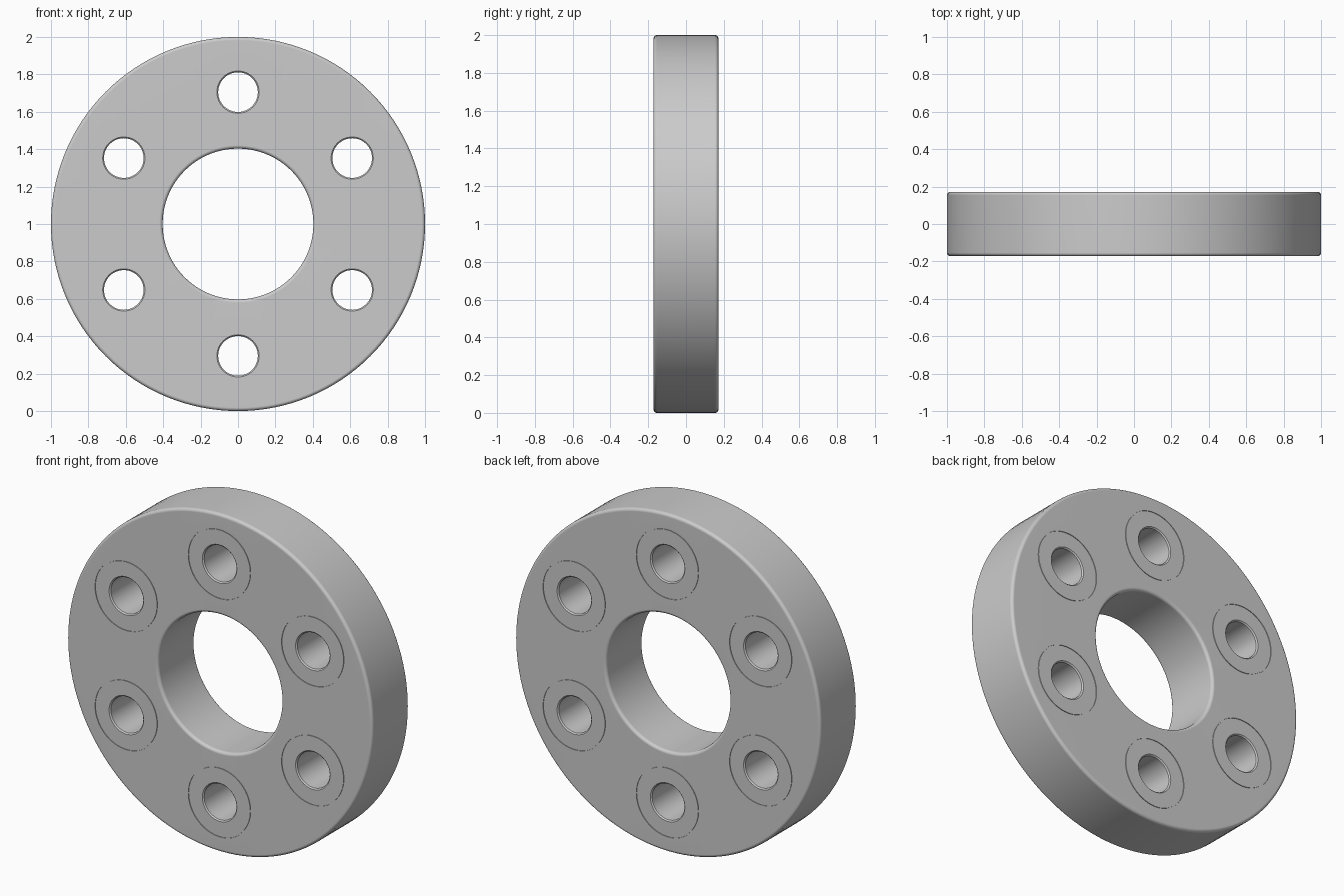
import bpy, bmesh
from math import sin, cos, pi

if "Cube" in bpy.data.objects:
    bpy.data.objects.remove(bpy.data.objects["Cube"])

HALF = 0.172                  # half thickness
R_OUT, R_IN = 1.0, 0.403      # ring radii
R_BOLT = 0.705                # hole circle radius
R_HOLE, R_GROOVE = 0.106, 0.203
FILLET = 0.018


def lathe(bm, profile, centre, segs, closed):
    """Revolve (radius, y) points around a y-parallel axis at centre (x, z)."""
    cols = []
    for i in range(segs):
        a = 2 * pi * i / segs
        cols.append([bm.verts.new((centre[0] + r * cos(a), y, centre[1] + r * sin(a)))
                     for r, y in profile])
    n = len(profile)
    for i in range(segs):
        c, d = cols[i], cols[(i + 1) % segs]
        for j in range(n if closed else n - 1):
            k = (j + 1) % n
            bm.faces.new((c[j], c[k], d[k], d[j]))
    if not closed:
        bm.faces.new([c[0] for c in cols])
        bm.faces.new([c[-1] for c in reversed(cols)])


def finish(bm, name):
    bmesh.ops.recalc_face_normals(bm, faces=bm.faces)
    mesh = bpy.data.meshes.new(name)
    bm.to_mesh(mesh)
    bm.free()
    ob = bpy.data.objects.new(name, mesh)
    bpy.context.collection.objects.link(ob)
    return ob


# Ring body with rounded corners
profile = []
corners = [(R_OUT, HALF, 0), (R_IN, HALF, 1), (R_IN, -HALF, 2), (R_OUT, -HALF, 3)]
for r, y, q in corners:
    cx = r + (-FILLET if r == R_OUT else FILLET)
    cy = y - FILLET if y > 0 else y + FILLET
    for s in range(5):
        a = (q + s / 4) * pi / 2
        profile.append((cx + FILLET * cos(a), cy + FILLET * sin(a)))
bm = bmesh.new()
lathe(bm, profile, (0, 1), 128, True)
ring = finish(bm, "ring_body")

# Cutters: chamfered through holes and a fine groove around each, on both faces
bm = bmesh.new()
c, over = 0.007, 0.02
hole = [(R_HOLE + c + 0.001, -HALF - over), (R_HOLE + c, -HALF), (R_HOLE, -HALF + c),
        (R_HOLE, HALF - c), (R_HOLE + c, HALF), (R_HOLE + c + 0.001, HALF + over)]
for i in range(6):
    a = pi / 2 + i * pi / 3
    centre = (R_BOLT * cos(a), 1 + R_BOLT * sin(a))
    lathe(bm, hole, centre, 48, False)
    for side in (-1, 1):
        inner, outer = side * (HALF - 0.004), side * (HALF + over)
        groove = [(R_GROOVE - 0.002, inner), (R_GROOVE + 0.002, inner),
                  (R_GROOVE + 0.002, outer), (R_GROOVE - 0.002, outer)]
        lathe(bm, groove, centre, 64, True)
cutter = finish(bm, "hole_cutter")
cutter.hide_render = True

# Cut the holes, then shade
bpy.context.view_layer.objects.active = ring
ring.select_set(True)
cut = ring.modifiers.new("holes", 'BOOLEAN')
cut.operation = 'DIFFERENCE'
cut.solver = 'EXACT'
cut.object = cutter
bpy.ops.object.modifier_apply(modifier=cut.name)
bpy.data.objects.remove(cutter)
bpy.ops.object.shade_smooth_by_angle(angle=pi / 6)
weighted = ring.modifiers.new("flat_faces", 'WEIGHTED_NORMAL')
weighted.keep_sharp = True
